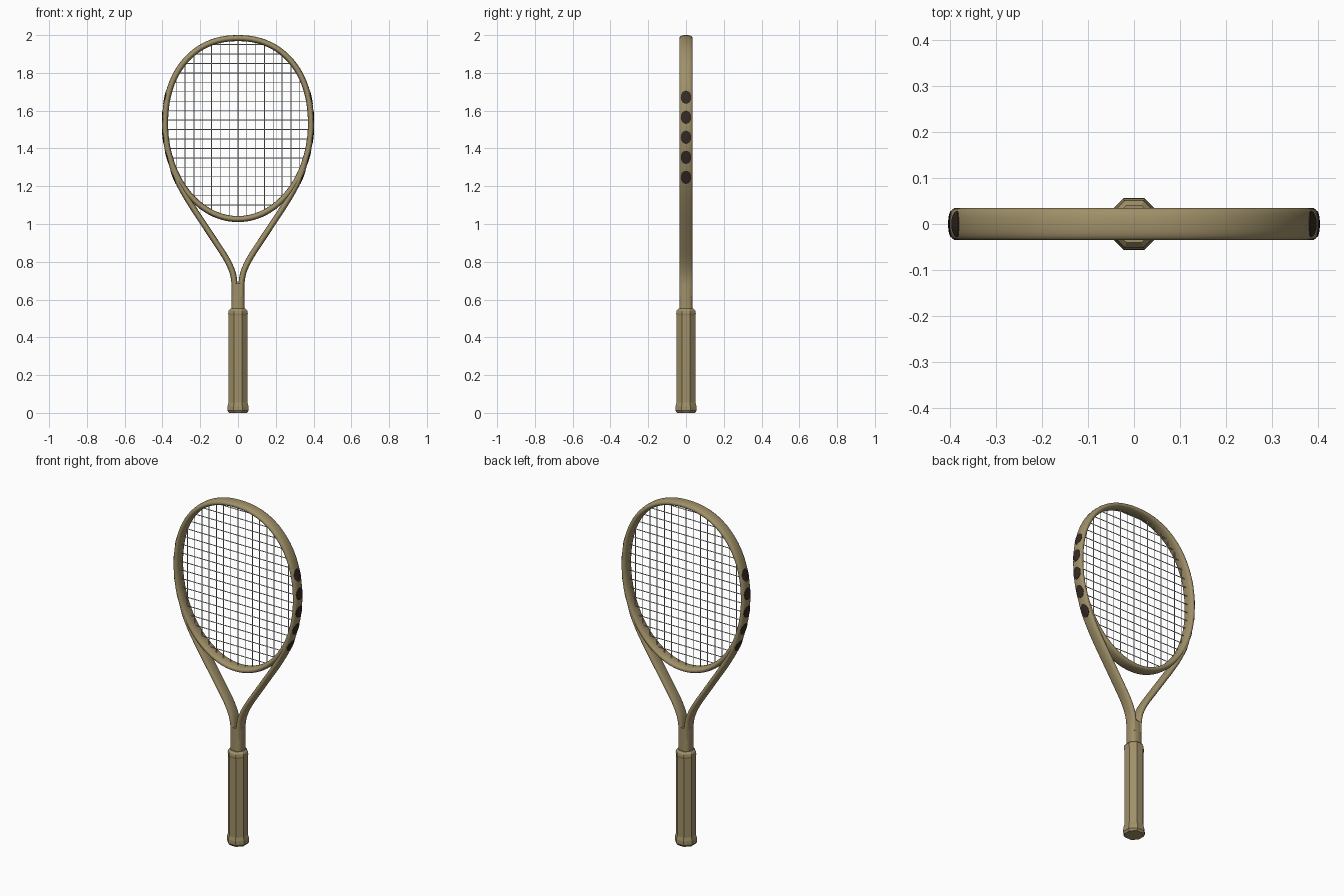
import bpy, bmesh, math
from mathutils import Vector

cube = bpy.data.objects.get("Cube")
if cube:
    bpy.data.objects.remove(cube, do_unlink=True)


def material(name, rgb):
    m = bpy.data.materials.new(name)
    m.use_nodes = True
    m.diffuse_color = (*rgb, 1)
    m.node_tree.nodes["Principled BSDF"].inputs["Base Color"].default_value = (*rgb, 1)
    return m


TAN = material("tan", (0.35, 0.28, 0.14))
DARK = material("dark_brown", (0.036, 0.023, 0.018))
PALE = material("string_pale_grey", (0.6, 0.6, 0.6))

# Head centreline: an oval with fuller shoulders above the middle
HALF_W, MID_Z, UP, DOWN = 0.386, 1.53, 0.454, 0.504
UP_POWER = 2.2
THICK, DEPTH, POWER = 0.016, 0.035, 2.4               # tube section


def finish(name, bm, mat, smooth=True):
    mesh = bpy.data.meshes.new(name)
    bm.to_mesh(mesh)
    bm.free()
    mesh.materials.append(mat)
    ob = bpy.data.objects.new(name, mesh)
    bpy.context.collection.objects.link(ob)
    if smooth:
        bpy.ops.object.select_all(action="DESELECT")
        ob.select_set(True)
        bpy.context.view_layer.objects.active = ob
        bpy.ops.object.shade_smooth_by_angle(angle=math.radians(40))


def loft(bm, rings, closed=False):
    rows = [[bm.verts.new(p) for p in r] for r in rings]
    n = len(rows[0])
    pairs = list(zip(rows, rows[1:]))
    if closed:
        pairs.append((rows[-1], rows[0]))
    else:
        bm.faces.new(rows[0])
        bm.faces.new(rows[-1])
    for a, b in pairs:
        for i in range(n):
            j = (i + 1) % n
            bm.faces.new((a[i], a[j], b[j], b[i]))
    bmesh.ops.recalc_face_normals(bm, faces=bm.faces)


def signed_pow(v, power):
    return math.copysign(abs(v) ** (2 / power), v)


def tube(bm, path, closed=False, sides=24):
    """Sweep the rounded oval section along an (x, z) path."""
    rings, n = [], len(path)
    for i, p in enumerate(path):
        a = path[(i - 1) % n] if closed else path[max(i - 1, 0)]
        b = path[(i + 1) % n] if closed else path[min(i + 1, n - 1)]
        t = (b - a).normalized()
        normal = Vector((t.y, -t.x))
        ring = []
        for k in range(sides):
            ang = math.tau * k / sides
            q = p + normal * THICK * signed_pow(math.cos(ang), POWER)
            ring.append((q.x, DEPTH * signed_pow(math.sin(ang), POWER), q.y))
        rings.append(ring)
    loft(bm, rings, closed)


def head_point(a):
    c, s = math.cos(a), math.sin(a)
    if s > 0:
        return Vector((HALF_W * signed_pow(c, UP_POWER),
                       MID_Z + UP * signed_pow(s, UP_POWER)))
    return Vector((HALF_W * c, MID_Z + DOWN * s))


def head_width(z):
    s = abs(z - MID_Z) / (UP if z > MID_Z else DOWN)
    power = UP_POWER if z > MID_Z else 2
    return HALF_W * (1 - s ** power) ** (1 / power)


def head_height(x, power):
    return (1 - (abs(x) / HALF_W) ** power) ** (1 / power)


def spline(points, steps=6):
    pts = [Vector(p) for p in points]
    pts = [pts[0]] + pts + [pts[-1]]
    out = []
    for a, b, c, d in zip(pts, pts[1:], pts[2:], pts[3:]):
        for s in range(steps):
            t = s / steps
            out.append(0.5 * (2 * b + (c - a) * t + (2 * a - 5 * b + 4 * c - d) * t * t
                              + (3 * b - a - 3 * c + d) * t ** 3))
    return out + [pts[-1]]


# Oval head
bm = bmesh.new()
tube(bm, [head_point(math.tau * i / 96) for i in range(96)], closed=True)
finish("head_frame", bm, TAN)

# Arms sweeping from the head into the shaft
arm = spline([(0.362, 1.36), (0.336, 1.27), (0.300, 1.19), (0.247, 1.10), (0.188, 1.01),
              (0.122, 0.91), (0.064, 0.82), (0.031, 0.75), (0.019, 0.69), (0.017, 0.62)])
for side, name in ((1, "left_arm"), (-1, "right_arm")):
    bm = bmesh.new()
    tube(bm, [Vector((side * p.x, p.y)) for p in arm])
    finish(name, bm, TAN)

# Solid shaft joining both arms
bm = bmesh.new()
loft(bm, [[(0.035 * signed_pow(math.cos(a), 3), DEPTH * signed_pow(math.sin(a), 3), z)
           for a in (math.tau * k / 24 for k in range(24))] for z in (0.53, 0.685)])
finish("shaft", bm, TAN)

# Octagonal grip with flared butt and tapered collar
bm = bmesh.new()
rings = []
for z, r in ((0, 0.048), (0.012, 0.056), (0.035, 0.055), (0.055, 0.05), (0.515, 0.05),
             (0.525, 0.052), (0.54, 0.05), (0.552, 0.04)):
    r /= math.cos(math.pi / 8)
    rings.append([(r * math.cos(a), r * math.sin(a), z)
                  for a in (math.tau * (k + 0.5) / 8 for k in range(8))])
loft(bm, rings)
finish("grip", bm, TAN, smooth=False)


# Strings
def string(bm, a, b, r=0.0023):
    a, b = Vector(a), Vector(b)
    u = Vector((0, r, 0))
    v = (b - a).normalized().cross(u)
    loft(bm, [[p + u * math.cos(t) + v * math.sin(t)
               for t in (math.tau * k / 6 for k in range(6))] for p in (a, b)])


bm = bmesh.new()
for i in range(-7, 8):
    x = i * 0.0467
    string(bm, (x, 0, MID_Z - DOWN * head_height(x, 2)),
           (x, 0, MID_Z + UP * head_height(x, UP_POWER)))
finish("main_strings", bm, PALE)

bm = bmesh.new()
for i in range(18):
    z = 1.10 + 0.05 * i
    w = head_width(z)
    string(bm, (-w, 0, z), (w, 0, z))
finish("cross_strings", bm, PALE)


# Oval dark inlays set flush in the outside of the head and upper arms
def side_x(z):
    x = head_width(z)
    for a, b in zip(arm, arm[1:]):
        if b.y <= z <= a.y and a.y > b.y:
            x = max(x, b.x + (a.x - b.x) * (z - b.y) / (a.y - b.y))
    return x


def skin(bm, side, centre, rad, ang, lift):
    """Point on the tube's outer face, raised by lift."""
    z = centre + 0.035 * rad * math.cos(ang)
    y = 0.028 * rad * math.sin(ang)
    slope = (side_x(z + 0.01) - side_x(z - 0.01)) / 0.02
    out = THICK * (1 - (abs(y) / DEPTH) ** POWER) ** (1 / POWER) + lift
    return bm.verts.new((side * (side_x(z) + out * math.hypot(1, slope)), y, z))


for side, name in ((1, "left"), (-1, "right")):
    for i in range(5):
        centre = 1.247 + 0.106 * i
        bm = bmesh.new()
        top = 0.0015
        hub = skin(bm, side, centre, 0, 0, top)
        rows = [[skin(bm, side, centre, r, math.tau * k / 24, lift) for k in range(24)]
                for r, lift in ((0.35, top), (0.7, top), (1, top), (1, -top))]
        for k in range(24):
            j = (k + 1) % 24
            bm.faces.new((hub, rows[0][k], rows[0][j]))
            for a, b in zip(rows, rows[1:]):
                bm.faces.new((a[k], b[k], b[j], a[j]))
        bmesh.ops.recalc_face_normals(bm, faces=bm.faces)
        if sum(f.normal.x * f.calc_area() for f in bm.faces) * side < 0:
            bmesh.ops.reverse_faces(bm, faces=bm.faces)
        finish(f"{name}_inlay_{i + 1}", bm, DARK)
